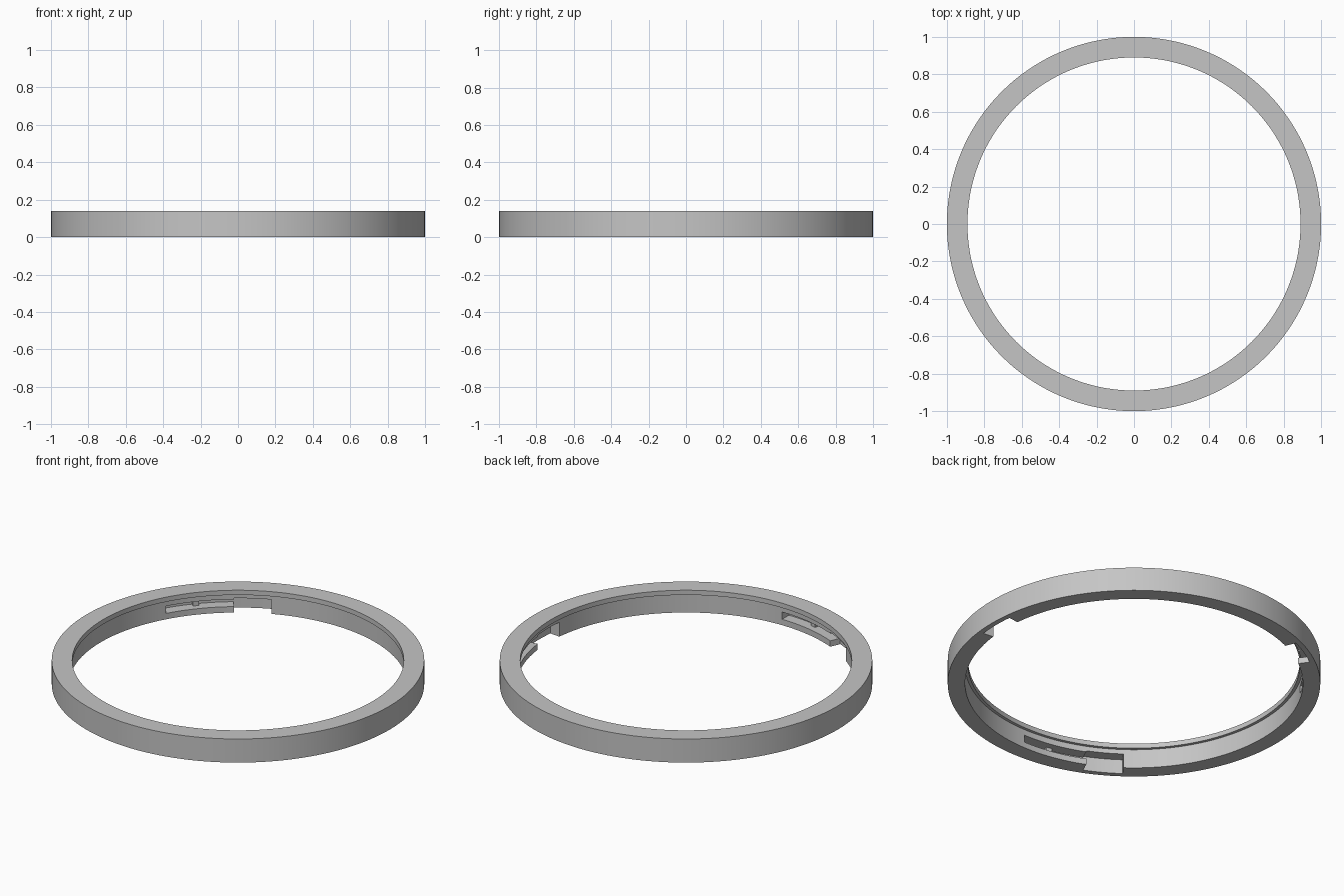
import bpy, bmesh
from math import radians, cos, sin

if "Cube" in bpy.data.objects:
    bpy.data.objects.remove(bpy.data.objects["Cube"], do_unlink=True)

grey = bpy.data.materials.new("plain grey")
grey.use_nodes = True
colour = (0.56, 0.56, 0.56, 1)
grey.diffuse_color = colour
grey.node_tree.nodes["Principled BSDF"].inputs["Base Color"].default_value = colour


def revolve(name, profile, start=0, end=360, steps=144):
    """Sweep a closed (radius, z) profile about z, capping partial arcs."""
    full = end - start == 360
    bm = bmesh.new()
    rings = []
    for i in range(steps if full else steps + 1):
        a = radians(start + (end - start) * i / steps)
        rings.append([bm.verts.new((r * cos(a), r * sin(a), z)) for r, z in profile])
    n = len(profile)
    for i in range(steps):
        a, b = rings[i], rings[(i + 1) % len(rings)]
        for j in range(n):
            k = (j + 1) % n
            bm.faces.new((a[j], b[j], b[k], a[k]))
    if not full:
        bm.faces.new(rings[0])
        bm.faces.new(rings[-1])
    bmesh.ops.recalc_face_normals(bm, faces=bm.faces)
    mesh = bpy.data.meshes.new(name)
    bm.to_mesh(mesh)
    bm.free()
    mesh.materials.append(grey)
    obj = bpy.data.objects.new(name, mesh)
    bpy.context.collection.objects.link(obj)
    return obj


def block(name, r0, r1, z0, z1, start, end, steps):
    return revolve(name, [(r0, z0), (r1, z0), (r1, z1), (r0, z1)], start, end, steps)


def activate(obj):
    bpy.ops.object.select_all(action="DESELECT")
    obj.select_set(True)
    bpy.context.view_layer.objects.active = obj


def cut(target, cutter):
    cutter.hide_render = True
    mod = target.modifiers.new("cut", "BOOLEAN")
    mod.operation = "DIFFERENCE"
    mod.solver = "EXACT"
    mod.object = cutter
    activate(target)
    bpy.ops.object.modifier_apply(modifier=mod.name)
    bpy.data.objects.remove(cutter, do_unlink=True)


# Ring with a narrow inward lip along its top edge
BORE, LIP, SLOT, HEIGHT = 0.907, 0.89, 0.97, 0.14
ring = revolve("locking_ring", [(BORE, 0), (1, 0), (1, HEIGHT), (LIP, HEIGHT),
                                (LIP, 0.112), (BORE, 0.112)])

# Three twist-lock slots: an entry notch open below, then a sideways channel
for turn in (0, 120, 240):
    cut(ring, block("entry_notch", 0.85, SLOT, -0.03, 0.085, turn - 6.4, turn + 6.4, 6))
    cut(ring, block("channel", 0.85, SLOT, 0.035, 0.078, turn + 5, turn + 30.3, 12))

activate(ring)
bpy.ops.object.shade_smooth_by_angle(angle=radians(30))

# Small detent rib at the back of each channel
for i, turn in enumerate((0, 120, 240)):
    block(f"detent_rib_{i + 1}", 0.945, SLOT + 0.005, 0.034, 0.079,
          turn + 17.8, turn + 19.8, 2)
